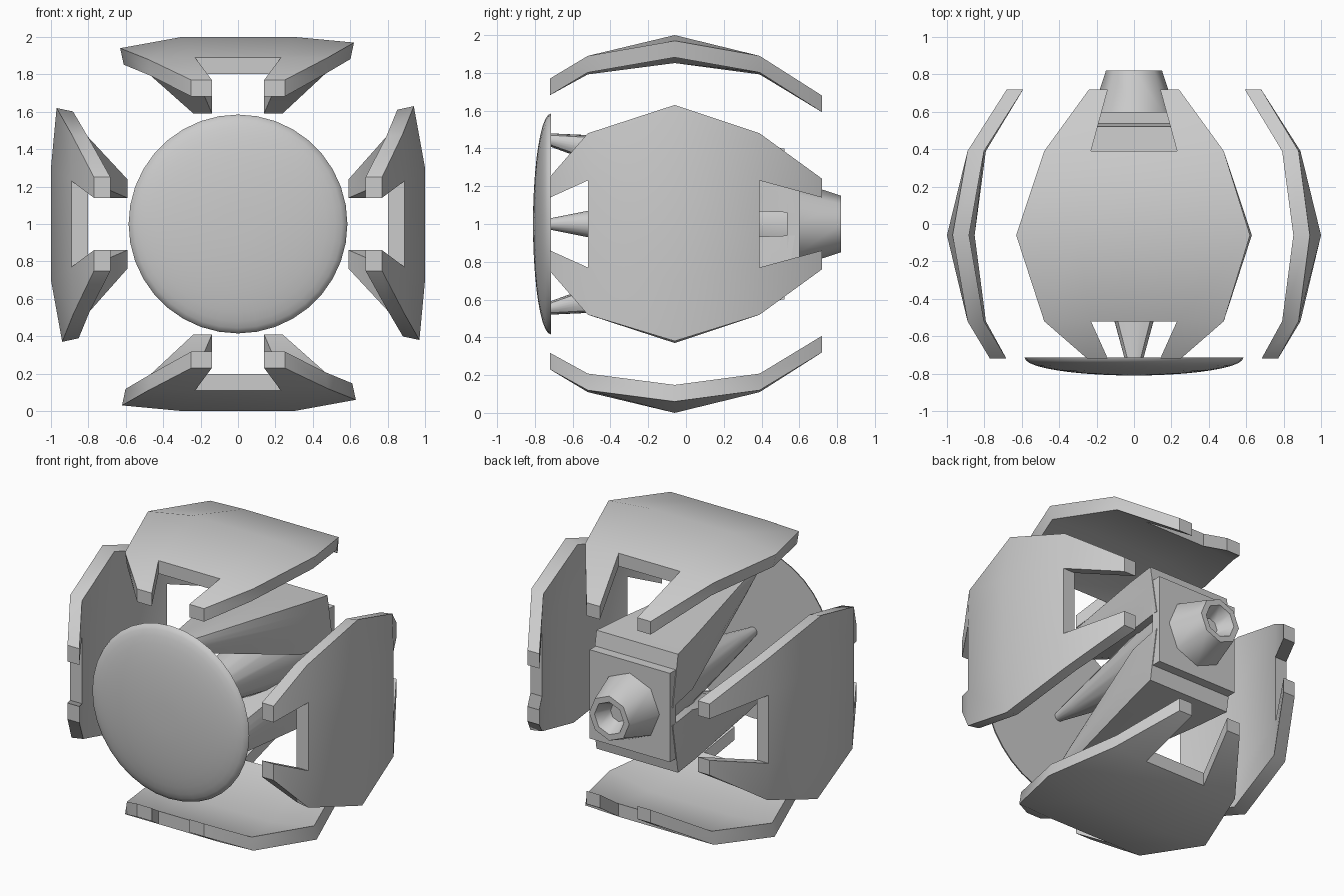
import bpy, bmesh
from math import sin, cos, pi, radians, sqrt
from mathutils import Matrix, Vector

cube = bpy.data.objects.get("Cube")
if cube:
    bpy.data.objects.remove(cube)

GREY = (0.6, 0.6, 0.6, 1.0)
grey = bpy.data.materials.new("plain_grey")
grey.use_nodes = True
grey.diffuse_color = GREY
grey.node_tree.nodes["Principled BSDF"].inputs["Base Color"].default_value = GREY

CENTRE = Matrix.Translation((0, 0, 1))


def finish(name, bm, turn=0.0, angle=35):
    """Turn the part about the long axis, lift it to the model centre and shade it."""
    bmesh.ops.recalc_face_normals(bm, faces=bm.faces)
    bm.transform(CENTRE @ Matrix.Rotation(turn, 4, 'Y'))
    mesh = bpy.data.meshes.new(name)
    bm.to_mesh(mesh)
    bm.free()
    mesh.materials.append(grey)
    obj = bpy.data.objects.new(name, mesh)
    bpy.context.collection.objects.link(obj)
    bpy.ops.object.select_all(action='DESELECT')
    obj.select_set(True)
    bpy.context.view_layer.objects.active = obj
    bpy.ops.object.shade_smooth_by_angle(angle=radians(angle))
    return obj


def loft(rings):
    """Skin a list of closed rings and cap both ends."""
    bm = bmesh.new()
    loops = [[bm.verts.new(p) for p in ring] for ring in rings]
    n = len(loops[0])
    for a, b in zip(loops, loops[1:]):
        for i in range(n):
            j = (i + 1) % n
            bm.faces.new((a[i], a[j], b[j], b[i]))
    bm.faces.new(loops[0])
    bm.faces.new(loops[-1])
    return bm


def circle(y, r, n):
    return [(r * cos(2 * pi * i / n), y, r * sin(2 * pi * i / n)) for i in range(n)]


# Four bent shell panels with a notch at each end
PANEL_ROWS = [  # y, then (x, z) across the panel
    (-0.72, [(-0.25, 0.77), (-0.14, 0.77), (0.14, 0.77), (0.25, 0.77)]),
    (-0.52, [(-0.48, 0.88), (-0.23, 0.89), (0.23, 0.89), (0.48, 0.89)]),
    (-0.06, [(-0.63, 0.94), (-0.30, 1.00), (0.30, 1.00), (0.62, 0.97)]),
    (0.39, [(-0.48, 0.88), (-0.23, 0.89), (0.23, 0.89), (0.48, 0.89)]),
    (0.72, [(-0.24, 0.68), (-0.14, 0.68), (0.14, 0.68), (0.24, 0.68)]),
]
THICK = 0.088


def shell_panel(name, turn):
    bm = bmesh.new()
    outer = [[bm.verts.new((x, y, z)) for x, z in row] for y, row in PANEL_ROWS]
    inner = [[bm.verts.new((x * 0.97 if abs(x) > 0.4 else x, y, z - THICK))
              for x, z in row] for y, row in PANEL_ROWS]
    for r in range(4):
        for c in range(3):
            if c == 1 and r in (0, 3):
                continue  # the end notches
            for g in (outer, inner):
                bm.faces.new((g[r][c], g[r][c + 1], g[r + 1][c + 1], g[r + 1][c]))
    # Rim walls join the outer and inner skins
    twin = {o: i for ro, ri in zip(outer, inner) for o, i in zip(ro, ri)}
    for e in [e for e in bm.edges if e.is_boundary and e.verts[0] in twin]:
        a, b = e.verts
        bm.faces.new((a, b, twin[b], twin[a]))
    finish(name, bm, turn)


for k, side in enumerate(("top", "left", "bottom", "right")):
    shell_panel(side + "_shell_panel", k * pi / 2)

# Shallow front dome with a flat back
R, DEPTH = 0.585, 0.095
dome = [circle(-0.715 - DEPTH * sin(t * pi / 20), R * cos(t * pi / 20), 36)
        for t in range(10)]
finish("front_dome", loft(dome))


# Upper and lower body arms: round at the dome, square at the back
def arm_ring(y_top, y_low, half_x, z_low, z_top, square, n=24):
    mid, half = (z_low + z_top) / 2, (z_top - z_low) / 2
    ring = []
    for i in range(n):
        a = 2 * pi * (i + 0.0) / n
        u, v = cos(a), sin(a)
        stretch = 1 + square * (1 / max(abs(u), abs(v)) - 1)
        u, v = u * stretch, v * stretch
        y = (y_top + y_low) / 2 + v * (y_top - y_low) / 2
        ring.append((u * half_x, y, mid + v * half))
    return ring


for name, turn in (("upper_arm", 0), ("lower_arm", pi)):
    rings = [arm_ring(-0.72, -0.72, 0.05, 0.41, 0.48, 0.0),
             arm_ring(-0.50, -0.50, 0.11, 0.33, 0.47, 0.4),
             arm_ring(0.28, 0.30, 0.26, 0.07, 0.415, 1.0),
             arm_ring(0.52, 0.577, 0.305, 0.06, 0.40, 1.0)]
    finish(name, loft(rings), turn)

# Tapered central strut between the arms
finish("centre_strut", loft([circle(-0.72, 0.03, 16), circle(-0.52, 0.07, 16),
                             circle(0.57, 0.27, 16)]))

# Square back plate
S = 0.3
corners = ((-S, -S), (S, -S), (S, S), (-S, S))
finish("back_plate", loft([[(x, y, z) for x, z in corners] for y in (0.535, 0.6)]))

# Eight-sided hollow nozzle
nozzle = [circle(0.59, 0.225, 8), circle(0.82, 0.15, 8),
          circle(0.82, 0.11, 8), circle(0.72, 0.06, 8)]
finish("rear_nozzle", loft(nozzle), angle=50)
